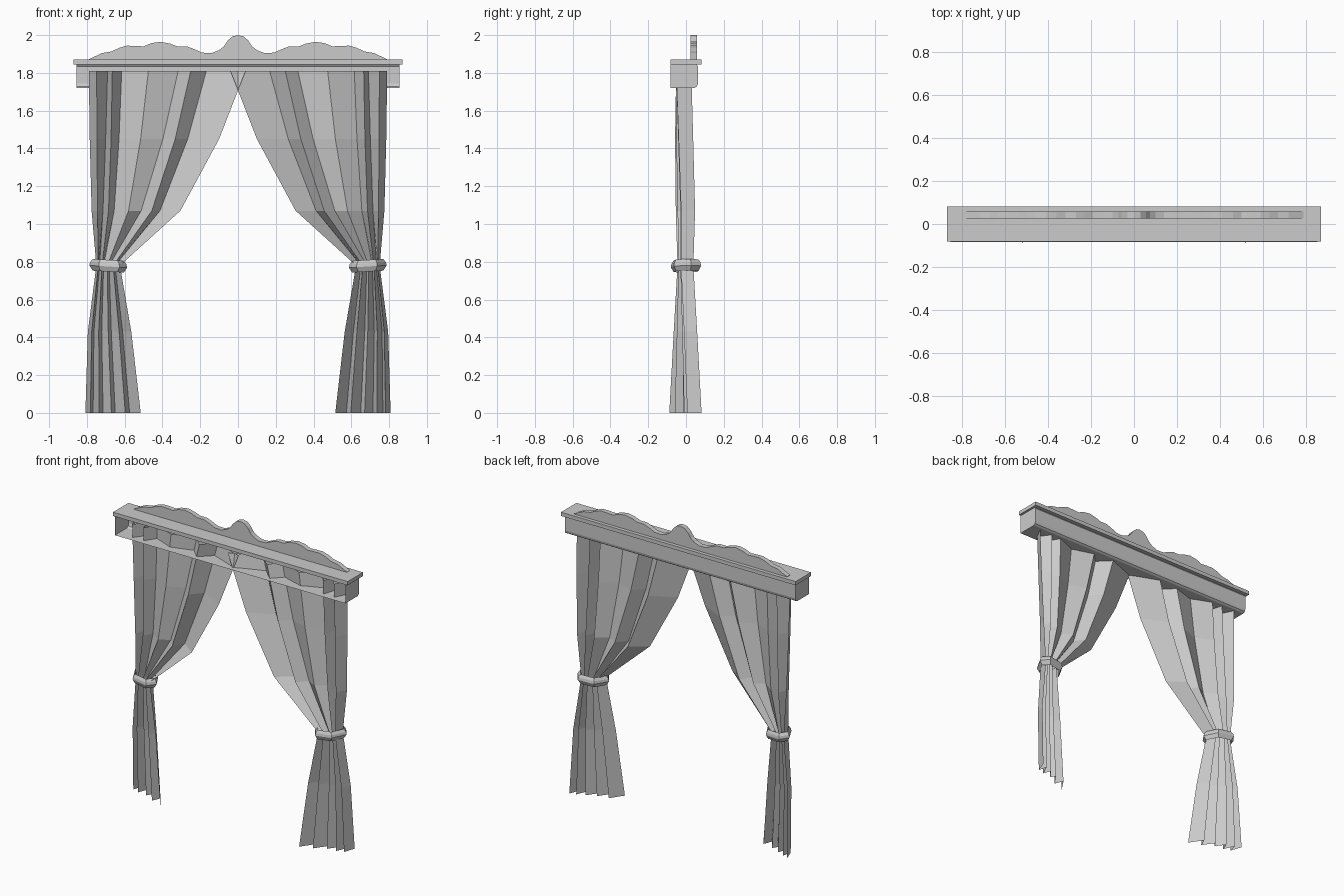
import bpy, bmesh, math

if "Cube" in bpy.data.objects:
    bpy.data.objects.remove(bpy.data.objects["Cube"])


def finish(name, bm):
    bmesh.ops.recalc_face_normals(bm, faces=bm.faces[:])
    me = bpy.data.meshes.new(name)
    bm.to_mesh(me)
    bm.free()
    ob = bpy.data.objects.new(name, me)
    bpy.context.collection.objects.link(ob)
    return ob


def grid_faces(bm, rows, closed=False):
    for a, b in zip(rows, rows[1:]):
        n = len(a)
        for i in range(n if closed else n - 1):
            j = (i + 1) % n
            bm.faces.new((a[i], a[j], b[j], b[i]))


# Cornice shelf on top of the pelmet
bm = bmesh.new()
bmesh.ops.create_cube(bm, size=1)
for v in bm.verts:
    v.co = (v.co.x * 1.74, v.co.y * 0.163, 1.8575 + v.co.z * 0.025)
finish("cornice_shelf", bm)

# Pelmet casing: thin back board, rounded lower edge and floor, front left open
profile = [(0.056, 1.845), (0.063, 1.835), (0.063, 1.745), (0.058, 1.728),
           (0.045, 1.72), (-0.083, 1.72)]
bm = bmesh.new()
rows = [[bm.verts.new((x, y, z)) for y, z in profile] for x in (-0.855, 0.855)]
grid_faces(bm, rows)
for row in rows:
    corner = bm.verts.new((row[0].co.x, -0.083, 1.845))
    bm.faces.new(row + [corner])
finish("pelmet_casing", bm)

# Scalloped crest standing on the cornice
half = [(0, 2.0), (0.03, 1.993), (0.055, 1.97), (0.075, 1.94), (0.10, 1.92),
        (0.14, 1.905), (0.19, 1.907), (0.23, 1.925), (0.27, 1.94), (0.32, 1.94),
        (0.36, 1.955), (0.41, 1.965), (0.46, 1.957), (0.50, 1.94), (0.54, 1.943),
        (0.59, 1.944), (0.63, 1.932), (0.67, 1.913), (0.72, 1.905), (0.79, 1.872)]
outline = [(-x, z) for x, z in reversed(half[1:])] + half
bm = bmesh.new()
low = [[bm.verts.new((x, y, 1.868)) for x, z in outline] for y in (0.025, 0.058)]
top = [[bm.verts.new((x, y, z)) for x, z in outline] for y in (0.025, 0.058)]
grid_faces(bm, [low[0], top[0], top[1], low[1], low[0]])
for k in (0, -1):
    bm.faces.new((low[0][k], low[1][k], top[1][k], top[0][k]))
finish("crest", bm)

# Curtain rows: z, inner x, outer x, fold depth, mean y, inner-front skew, evenness
rows_def = [(1.81, -0.04, 0.79, 0.040, -0.012, 0.00, 0.0),
            (1.45, 0.10, 0.785, 0.038, -0.010, 0.02, 0.15),
            (1.07, 0.305, 0.775, 0.036, -0.003, 0.03, 0.4),
            (0.78, 0.625, 0.75, 0.032, -0.003, 0.02, 0.9),
            (0.43, 0.565, 0.795, 0.032, -0.003, 0.06, 1.0),
            (0.0, 0.515, 0.808, 0.033, -0.003, 0.105, 1.0)]
folds_top = [0, 0.25, 0.35, 0.43, 0.62, 0.79, 0.85, 0.88, 0.95, 1]
folds_low = [0, 0.2, 0.28, 0.46, 0.53, 0.68, 0.75, 0.86, 0.91, 1]
waves = [-1, 1, -1, 0.7, -0.5, 0.9, -1, 1, -1, 1]


def curtain(name, s):
    bm = bmesh.new()
    rows = []
    for z, xi, xo, depth, ym, skew, even in rows_def:
        row = []
        for f, g, w in zip(folds_top, folds_low, waves):
            u = f * (1 - even) + g * even
            y = ym + depth * w + skew * (u - 0.5)
            row.append(bm.verts.new((s * (xi + (xo - xi) * u), y, z)))
        rows.append(row)
    grid_faces(bm, rows)
    return finish(name, bm)


# Tieback: faceted band with a ridged outer edge
def tieback(name, s):
    bm = bmesh.new()
    rows = []
    for r, dz in ((0.82, -0.032), (1.0, -0.005), (0.96, 0.012), (0.82, 0.03)):
        row = []
        for px, py in ((1, 0.35), (0.6, 1), (-0.5, 0.8), (-1, -0.3), (-0.6, -1), (0.5, -0.8)):
            x, y = 0.1 * r * px, 0.08 * r * py
            row.append(bm.verts.new((s * (0.687 + x), y, 0.78 + dz + 0.06 * x)))
        rows.append(row)
    grid_faces(bm, rows + [rows[0]], closed=True)
    return finish(name, bm)


for s, side in ((-1, "left"), (1, "right")):
    curtain("curtain_" + side, s)
    tieback("tieback_" + side, s)
